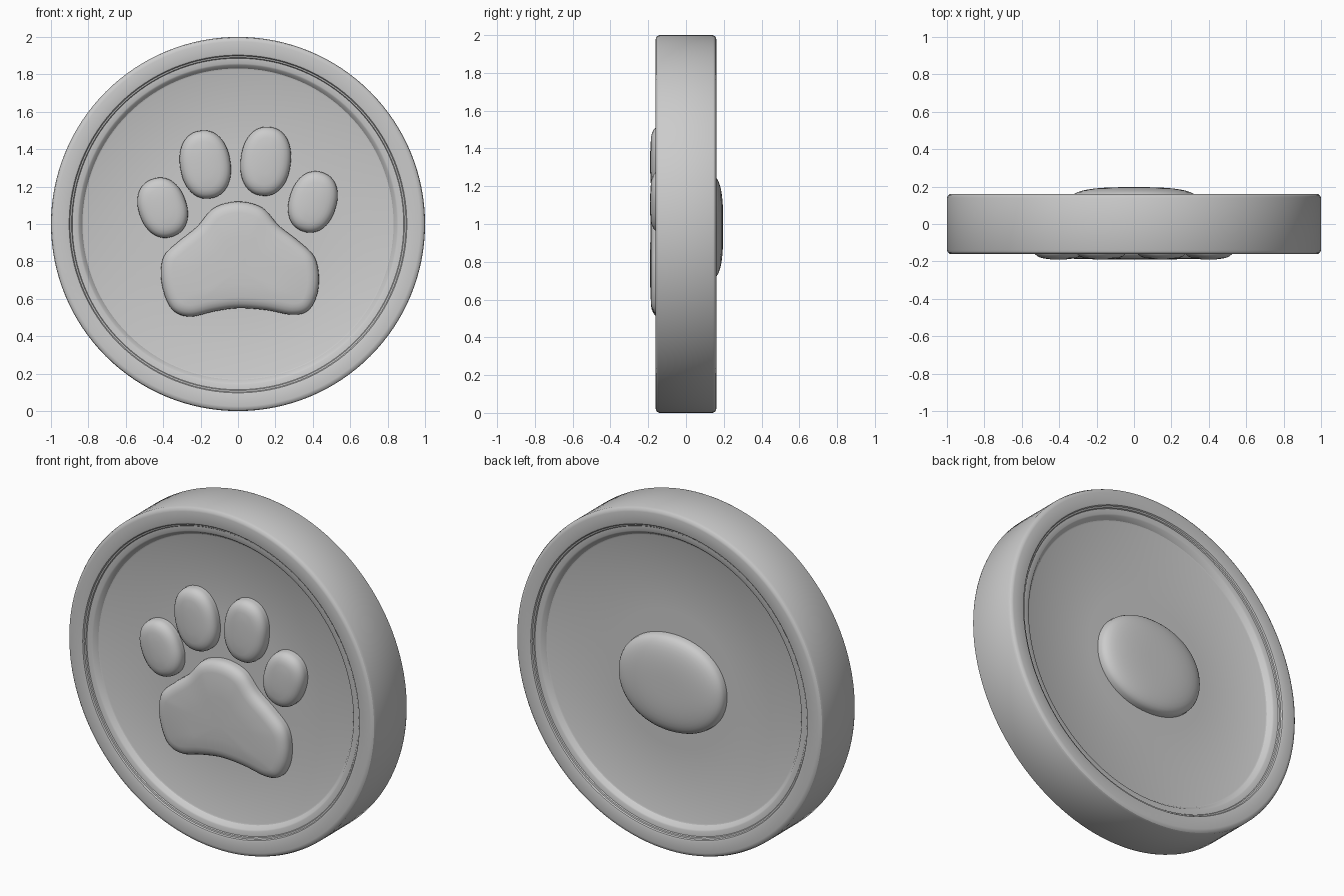
import bpy, bmesh, math
from mathutils import Vector, Matrix

if "Cube" in bpy.data.objects:
    bpy.data.objects.remove(bpy.data.objects["Cube"])


def finish(name, bm, angle):
    bmesh.ops.recalc_face_normals(bm, faces=bm.faces[:])
    mesh = bpy.data.meshes.new(name)
    bm.to_mesh(mesh)
    bm.free()
    ob = bpy.data.objects.new(name, mesh)
    bpy.context.collection.objects.link(ob)
    bpy.ops.object.select_all(action='DESELECT')
    ob.select_set(True)
    bpy.context.view_layer.objects.active = ob
    bpy.ops.object.shade_smooth_by_angle(angle=math.radians(angle))
    return ob


def lathe(name, profile, segs=128):
    """Spin (radius, y) points around the coin's axis."""
    bm = bmesh.new()
    vs = [bm.verts.new((r, y, 1)) for r, y in profile]
    es = [bm.edges.new(p) for p in zip(vs, vs[1:])]
    bmesh.ops.spin(bm, geom=vs + es, cent=(0, 0, 1), axis=(0, 1, 0),
                   angle=math.tau, steps=segs)
    bmesh.ops.remove_doubles(bm, verts=bm.verts[:], dist=1e-4)
    return finish(name, bm, 28)


def ellipse(cx, cz, a, b, tilt=0, power=2.2, n=64):
    """Tilted, slightly squared oval in the xz plane."""
    rot = Matrix.Rotation(math.radians(tilt), 2)
    pts = []
    for i in range(n):
        c, s = math.cos(math.tau * i / n), math.sin(math.tau * i / n)
        p = Vector((math.copysign(abs(c) ** (2 / power), c) * a,
                    math.copysign(abs(s) ** (2 / power), s) * b))
        pts.append(rot @ p + Vector((cx, cz)))
    return pts


def spline(ctrl, steps=6):
    """Closed smooth curve through the control points."""
    P = [Vector(p) for p in ctrl]
    out = []
    for i in range(len(P)):
        a, b, c, d = (P[(i + k) % len(P)] for k in (-1, 0, 1, 2))
        for j in range(steps):
            t = j / steps
            out.append(0.5 * (2 * b + (c - a) * t + (2 * a - 5 * b + 4 * c - d) * t ** 2
                              + (3 * b - a - 3 * c + d) * t ** 3))
    return out


def pad(name, outline, rings, peak):
    """Raised cushion: counter-clockwise outline, rings of (inset, scale, y)."""
    n = len(outline)
    mid = sum(outline, Vector((0, 0))) / n
    bm = bmesh.new()
    loops = []
    for inset, scale, y in rings:
        loop = []
        for i, p in enumerate(outline):
            t = (outline[(i + 1) % n] - outline[i - 1]).normalized()
            q = mid + (p + Vector((-t.y, t.x)) * inset - mid) * scale
            loop.append(bm.verts.new((q.x, y, q.y)))
        loops.append(loop)
    for lo, hi in zip(loops, loops[1:]):
        for i in range(n):
            j = (i + 1) % n
            bm.faces.new((lo[i], lo[j], hi[j], hi[i]))
    tip = bm.verts.new((mid.x, peak, mid.y))
    for i in range(n):
        bm.faces.new((loops[-1][i], loops[-1][(i + 1) % n], tip))
    bm.faces.new(loops[0])
    return finish(name, bm, 60)


# Coin body with rounded rim, stepped inner lip and recessed floor on both sides
FLOOR = 0.11
half = [(0, FLOOR), (0.4, FLOOR), (0.825, FLOOR), (0.832, 0.113), (0.85, 0.137),
        (0.858, 0.141), (0.886, 0.143), (0.89, 0.149), (0.898, 0.151), (0.903, 0.158),
        (0.912, 0.161), (0.975, 0.161), (0.986, 0.159), (0.995, 0.152), (1, 0.14)]
lathe("coin_body", [(r, -y) for r, y in half] + half[::-1])

# Paw print cushions on the front
soft = [(0, 1, -0.10), (0, 1, -0.135), (0.003, 1, -0.15), (0.011, 1, -0.163),
        (0.024, 1, -0.174), (0.042, 1, -0.181), (0.06, 1, -0.185), (0.06, 0.55, -0.189)]
toes = {"outer_toe_left": (-0.403, 1.087, 0.128, 0.163, 20),
        "inner_toe_left": (-0.175, 1.318, 0.135, 0.183, 9),
        "inner_toe_right": (0.148, 1.335, 0.134, 0.185, -7),
        "outer_toe_right": (0.40, 1.118, 0.126, 0.166, -18)}
for name, args in toes.items():
    pad(name, ellipse(*args), soft, -0.19)

palm = [(0, 1.12), (-0.13, 1.085), (-0.22, 0.985), (-0.32, 0.905), (-0.395, 0.83),
        (-0.412, 0.72), (-0.385, 0.6), (-0.335, 0.528), (-0.25, 0.505), (-0.13, 0.532),
        (0, 0.55), (0.15, 0.54), (0.29, 0.515), (0.375, 0.537), (0.422, 0.62),
        (0.432, 0.73), (0.405, 0.83), (0.32, 0.912), (0.22, 0.99), (0.13, 1.087)]
pad("palm_pad", spline(palm), soft, -0.191)

# Oval dome on the back
dome = [(0, 1, 0.10)]
for k in range(11):
    s = 1 - (k / 11) ** 2 * 0.95
    dome.append((0, s, FLOOR + 0.087 * (1 - s ** 3) ** (1 / 3)))
pad("back_dome", ellipse(0, 0.983, 0.345, 0.282, 0, 2.1), dome, 0.197)
